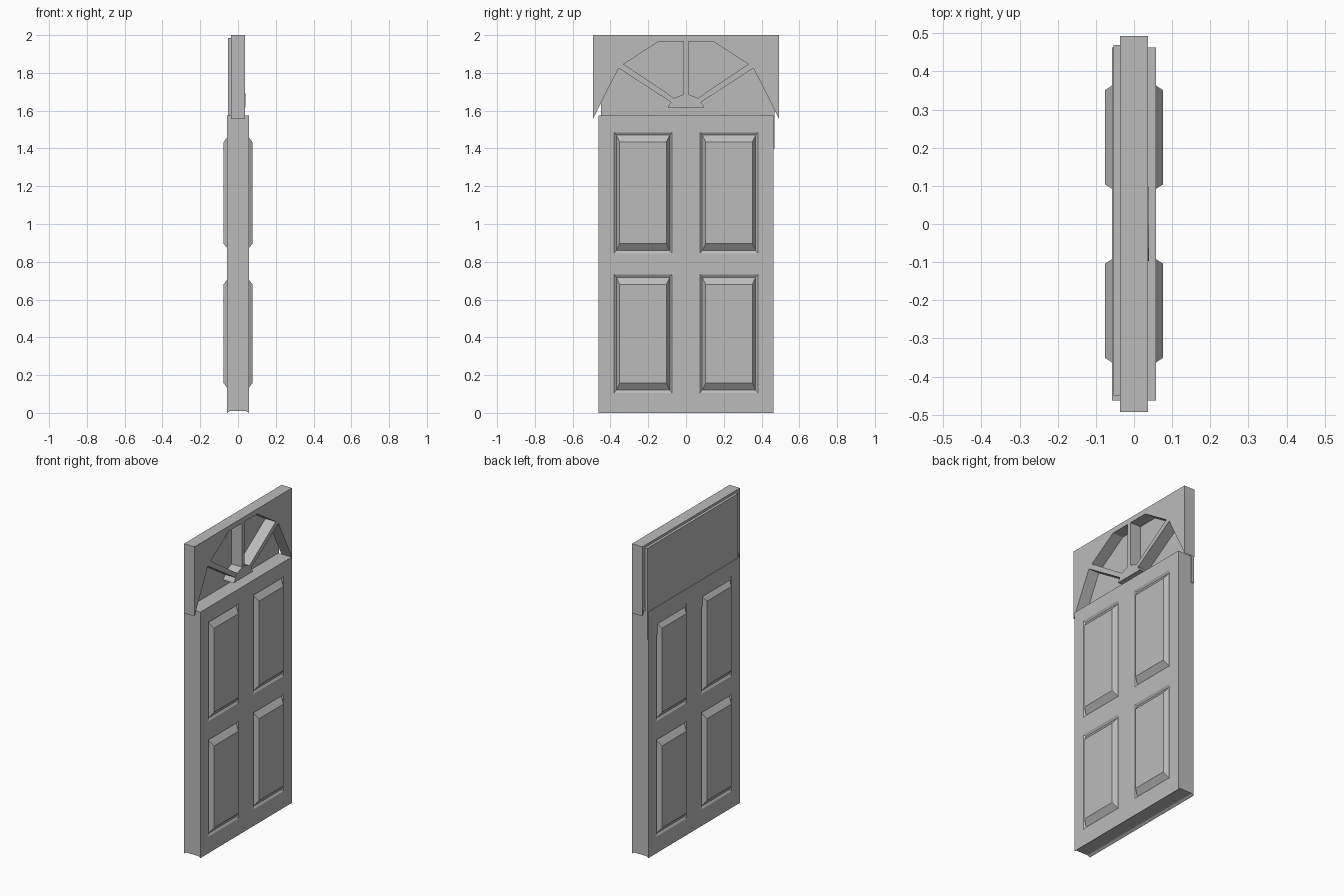
import bpy, bmesh

cube = bpy.data.objects.get("Cube")
if cube:
    bpy.data.objects.remove(cube, do_unlink=True)

GREY = (0.5, 0.5, 0.5, 1)
grey = bpy.data.materials.new("plain_grey")
grey.use_nodes = True
grey.diffuse_color = GREY
grey.node_tree.nodes["Principled BSDF"].inputs["Base Color"].default_value = GREY


def finish(bm, name):
    bmesh.ops.remove_doubles(bm, verts=bm.verts, dist=0.0005)
    bmesh.ops.recalc_face_normals(bm, faces=bm.faces)
    mesh = bpy.data.meshes.new(name)
    bm.to_mesh(mesh)
    bm.free()
    mesh.materials.append(grey)
    obj = bpy.data.objects.new(name, mesh)
    bpy.context.collection.objects.link(obj)
    return obj


def face(bm, points):
    return bm.faces.new([bm.verts.new(p) for p in points])


def prism(name, profile, x0, x1, mirrored=False):
    """Extrude a (y, z) profile from x0 to x1, optionally mirrored over y = 0."""
    bm = bmesh.new()
    base = face(bm, [(x0, y, z) for y, z in profile])
    new = bmesh.ops.extrude_face_region(bm, geom=[base], use_keep_orig=True)["geom"]
    bmesh.ops.translate(bm, vec=(x1 - x0, 0, 0),
                        verts=[v for v in new if isinstance(v, bmesh.types.BMVert)])
    if mirrored:
        seam = [f for f in bm.faces if all(abs(v.co.y) < 1e-5 for v in f.verts)]
        bmesh.ops.delete(bm, geom=seam, context='FACES_ONLY')
    obj = finish(bm, name)
    if mirrored:
        mod = obj.modifiers.new("Mirror", 'MIRROR')
        mod.use_axis = (False, True, False)
    return obj


# Door leaf: gridded faces with grooved, raised panels on both sides
HALF, GROOVE, RAISED = 0.057, 0.048, 0.076
YS = [-0.463, -0.38, -0.075, 0.075, 0.38, 0.463]
ZS = [0, 0.106, 0.732, 0.845, 1.485, 1.575]


def rect(x, y0, y1, z0, z1, dy=0, dz=0):
    return [(x, y0 + dy, z0 + dz), (x, y1 - dy, z0 + dz),
            (x, y1 - dy, z1 - dz), (x, y0 + dy, z1 - dz)]


bm = bmesh.new()
for s in (-1, 1):
    for i in range(5):
        for j in range(5):
            cell = (YS[i], YS[i + 1], ZS[j], ZS[j + 1])
            if i not in (1, 3) or j not in (1, 3):
                face(bm, rect(s * HALF, *cell))
                continue
            rings = [rect(s * HALF, *cell),
                     rect(s * GROOVE, *cell, 0.011, 0.014),
                     rect(s * RAISED, *cell, 0.029, 0.051)]
            for a, b in zip(rings, rings[1:]):
                for k in range(4):
                    n = (k + 1) % 4
                    face(bm, [a[k], a[n], b[n], b[k]])
            face(bm, rings[-1])

# Door edges, with a shallow channel along the bottom
channel = [(-HALF, 0), (-0.042, 0.01), (0.042, 0.01), (HALF, 0)]
for y in (YS[0], YS[-1]):
    face(bm, [(x, y, z) for x, z in channel]
         + [(HALF, y, ZS[1]), (-HALF, y, ZS[1])])
    for z0, z1 in zip(ZS[1:], ZS[2:]):
        face(bm, [(-HALF, y, z0), (HALF, y, z0), (HALF, y, z1), (-HALF, y, z1)])
for y0, y1 in zip(YS, YS[1:]):
    z = ZS[-1]
    face(bm, [(-HALF, y0, z), (HALF, y0, z), (HALF, y1, z), (-HALF, y1, z)])
    for (xa, za), (xb, zb) in zip(channel, channel[1:]):
        face(bm, [(xa, y0, za), (xb, y0, zb), (xb, y1, zb), (xa, y1, za)])
finish(bm, "door_leaf")

# Fanlight frame: arch and spokes, one half mirrored
prism("fanlight_frame",
      [(0, 2), (-0.493, 2), (-0.493, 1.555), (-0.357, 1.825), (-0.08, 1.645),
       (-0.063, 1.667), (-0.33, 1.846), (-0.143, 1.967), (-0.013, 1.967),
       (-0.013, 1.687), (0, 1.687)],
      -0.037, 0.037, mirrored=True)

# Hub where the spokes meet
prism("fanlight_hub",
      [(0, 1.617), (-0.097, 1.617), (-0.08, 1.645), (-0.063, 1.667),
       (-0.013, 1.687), (0, 1.69)],
      -0.036, 0.039, mirrored=True)

# Backing pane behind the fanlight, running down into the leaf
prism("fanlight_pane",
      [(-0.45, 1.4), (0.469, 1.4), (0.469, 1.985), (-0.45, 1.985)],
      -0.054, -0.037)
